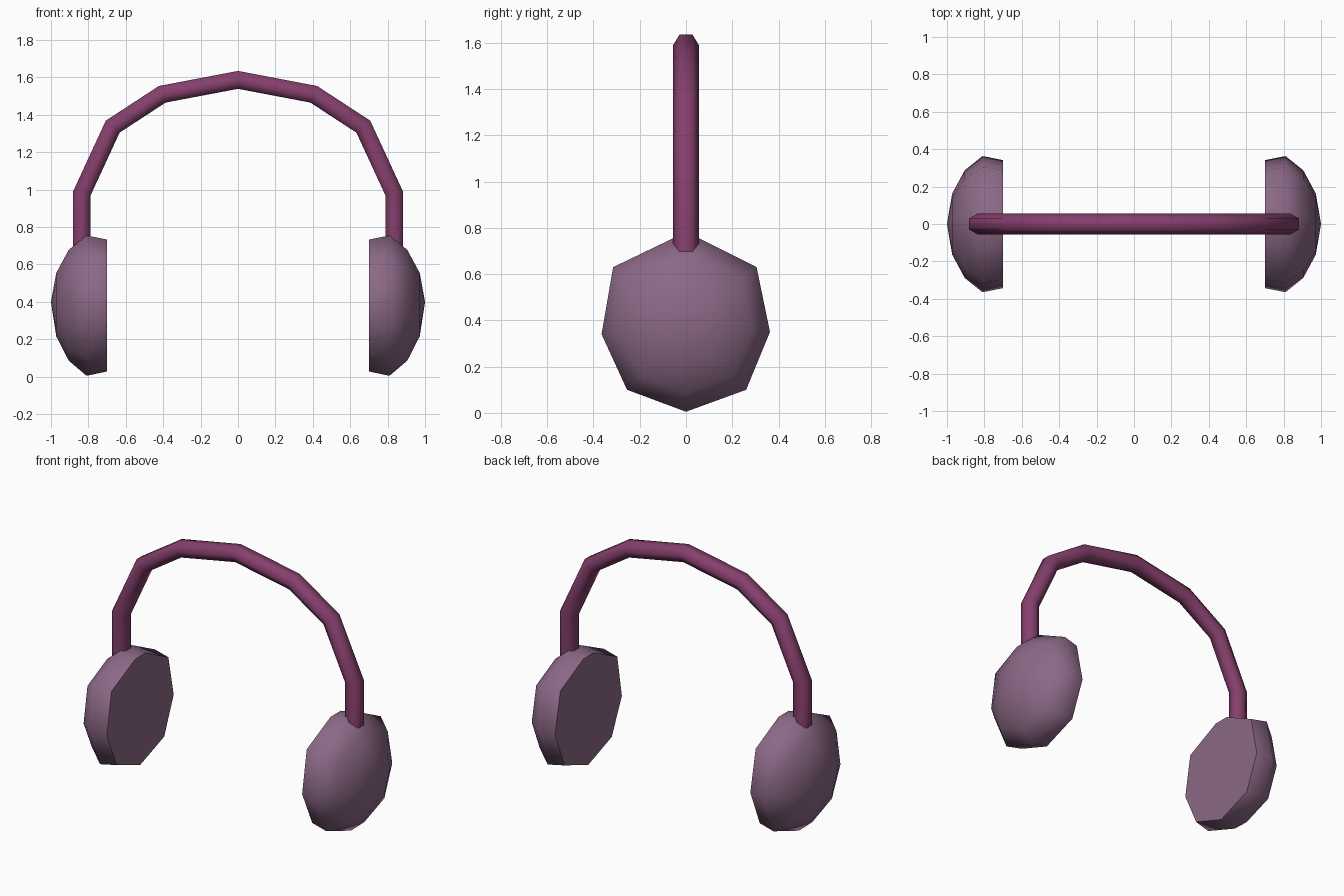
import bpy, bmesh, math
from mathutils import Vector

if "Cube" in bpy.data.objects:
    bpy.data.objects.remove(bpy.data.objects["Cube"], do_unlink=True)


def make_material(name, color):
    mat = bpy.data.materials.new(name)
    mat.use_nodes = True
    mat.diffuse_color = (*color, 1)
    mat.node_tree.nodes["Principled BSDF"].inputs["Base Color"].default_value = (*color, 1)
    return mat


def bridge(bm, a, b):
    for i in range(len(a)):
        j = (i + 1) % len(a)
        bm.faces.new((a[i], a[j], b[j], b[i]))


def finish(bm, name, mat):
    bmesh.ops.recalc_face_normals(bm, faces=bm.faces)
    mesh = bpy.data.meshes.new(name)
    bm.to_mesh(mesh)
    bm.free()
    mesh.materials.append(mat)
    obj = bpy.data.objects.new(name, mesh)
    bpy.context.collection.objects.link(obj)
    bpy.ops.object.select_all(action='DESELECT')
    obj.select_set(True)
    bpy.context.view_layer.objects.active = obj
    bpy.ops.object.shade_smooth_by_angle(angle=math.radians(65))
    return obj


mauve = make_material("dusty mauve", (0.26, 0.14, 0.24))
plum = make_material("plum", (0.235, 0.05, 0.15))

# Ear cups: a nine-sided outline, scaled ring by ring out to a domed tip
OUTLINE = [(0, -.385), (.26, -.29), (.363, -.04), (.305, .24), (.055, .365),
           (-.055, .365), (-.315, .24), (-.365, -.05), (-.255, -.29)]
RINGS = [(.70, .94), (.81, 1), (.905, .79), (.972, .45)]
CUP_Z = .39


def ear_cup(name, side):
    bm = bmesh.new()
    rings = [[bm.verts.new((side * x, y * s, CUP_Z + z * s)) for y, z in OUTLINE]
             for x, s in RINGS]
    for a, b in zip(rings, rings[1:]):
        bridge(bm, a, b)
    bm.faces.new(rings[0])
    tip = bm.verts.new((side, 0, CUP_Z + .01))
    for i, v in enumerate(rings[-1]):
        bm.faces.new((v, rings[-1][(i + 1) % len(OUTLINE)], tip))
    finish(bm, name, mauve)


ear_cup("left_ear_cup", 1)
ear_cup("right_ear_cup", -1)

# Headband: a hexagonal section swept along a faceted arch with mitred joints
half = [(.835, .6), (.835, .98), (.67, 1.337), (.405, 1.51)]
path = [Vector(p) for p in half + [(0, 1.587)] + [(-x, z) for x, z in reversed(half)]]
bm = bmesh.new()
sections = []
for i, p in enumerate(path):
    d_in = (p - path[max(i - 1, 0)]).normalized()
    d_out = (path[min(i + 1, len(path) - 1)] - p).normalized()
    t = (d_in + d_out).normalized()
    out = Vector((t.y, -t.x)) / max(t.dot(d_out), t.dot(d_in))
    ring = []
    for k in range(6):
        a = math.radians(30 + 60 * k)
        q = p + out * (.047 / math.cos(math.radians(30)) * math.cos(a))
        ring.append(bm.verts.new((q.x, .057 * math.sin(a), q.y)))
    sections.append(ring)
for a, b in zip(sections, sections[1:]):
    bridge(bm, a, b)
bm.faces.new(sections[0])
bm.faces.new(sections[-1])
finish(bm, "headband", plum)
